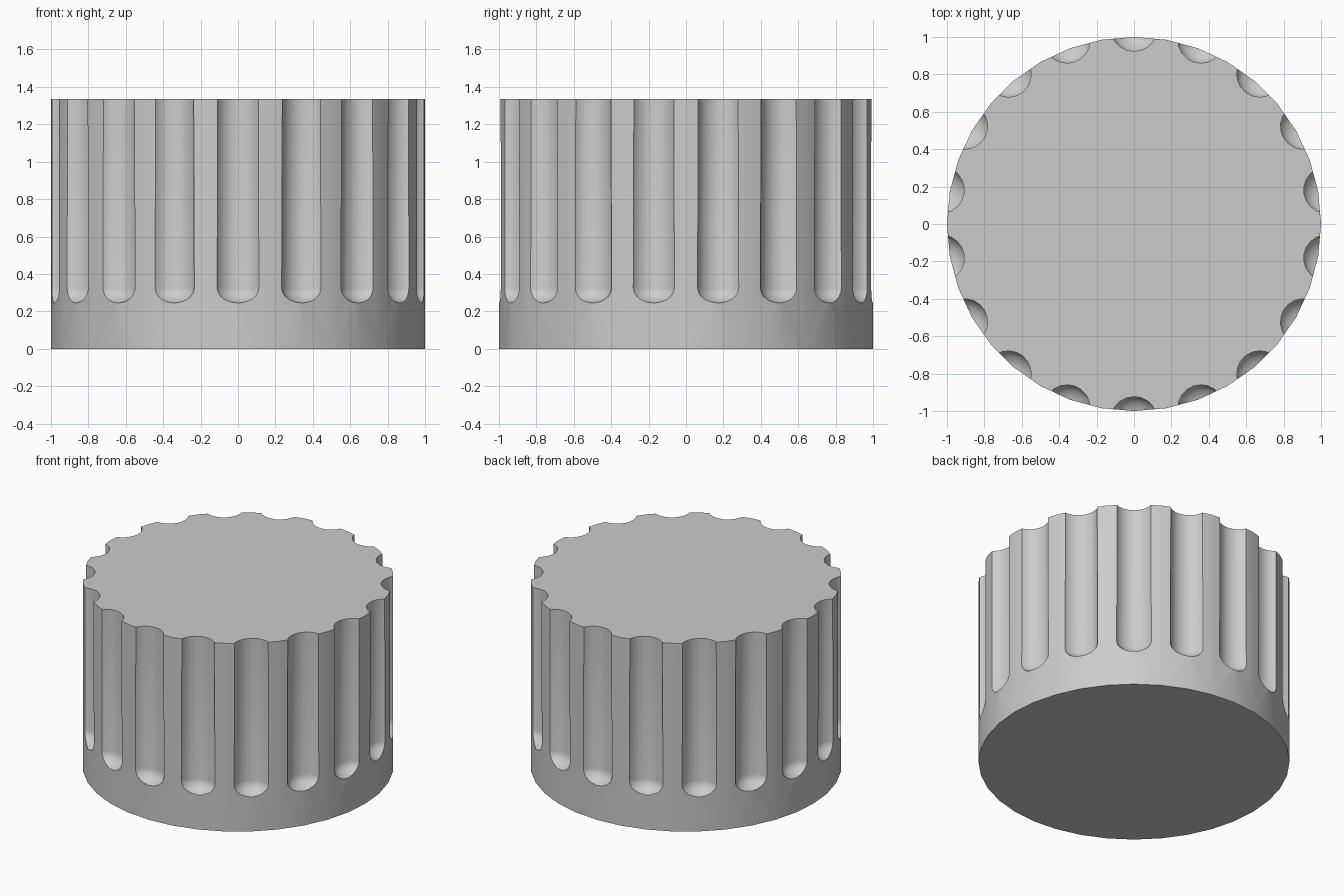
import bpy, bmesh, math
from mathutils import Matrix

if "Cube" in bpy.data.objects:
    bpy.data.objects.remove(bpy.data.objects["Cube"])

HEIGHT = 1.335
FLUTES = 18
FLUTE_R, FLUTE_DIST = 0.127, 1.047     # flute radius and distance of its axis
DOME_Z, DOME_H = 0.325, 0.087          # start and depth of the rounded flute end


def add_object(name, bm):
    mesh = bpy.data.meshes.new(name)
    bmesh.ops.recalc_face_normals(bm, faces=bm.faces)
    bm.to_mesh(mesh)
    bm.free()
    obj = bpy.data.objects.new(name, mesh)
    bpy.context.collection.objects.link(obj)
    return obj


# Solid cap body
bm = bmesh.new()
bmesh.ops.create_cone(bm, cap_ends=True, segments=36, radius1=1, radius2=1, depth=HEIGHT,
                      matrix=Matrix.Translation((0, 0, HEIGHT / 2)))
cap = add_object("fluted_cap", bm)

# Flute cutters: sphere with its upper half stretched past the top
bm = bmesh.new()
for i in range(FLUTES):
    a = math.radians(90) + i * math.tau / FLUTES
    place = Matrix.Rotation(a, 4, 'Z') @ Matrix.Translation((FLUTE_DIST, 0, 0))
    ball = bmesh.ops.create_uvsphere(bm, u_segments=20, v_segments=12, radius=FLUTE_R)
    for v in ball["verts"]:
        v.co.z = DOME_Z + v.co.z / FLUTE_R * DOME_H + (HEIGHT if v.co.z > 0.001 else 0)
        v.co = place @ v.co
cutter = add_object("flute_cutter", bm)

# Carve the flutes, then smooth with sharp edges kept
mod = cap.modifiers.new("flutes", 'BOOLEAN')
mod.operation = 'DIFFERENCE'
mod.solver = 'EXACT'
mod.object = cutter
bpy.context.view_layer.objects.active = cap
cap.select_set(True)
bpy.ops.object.modifier_apply(modifier=mod.name)
bpy.data.objects.remove(cutter)
bpy.ops.object.shade_smooth_by_angle(angle=math.radians(30))
